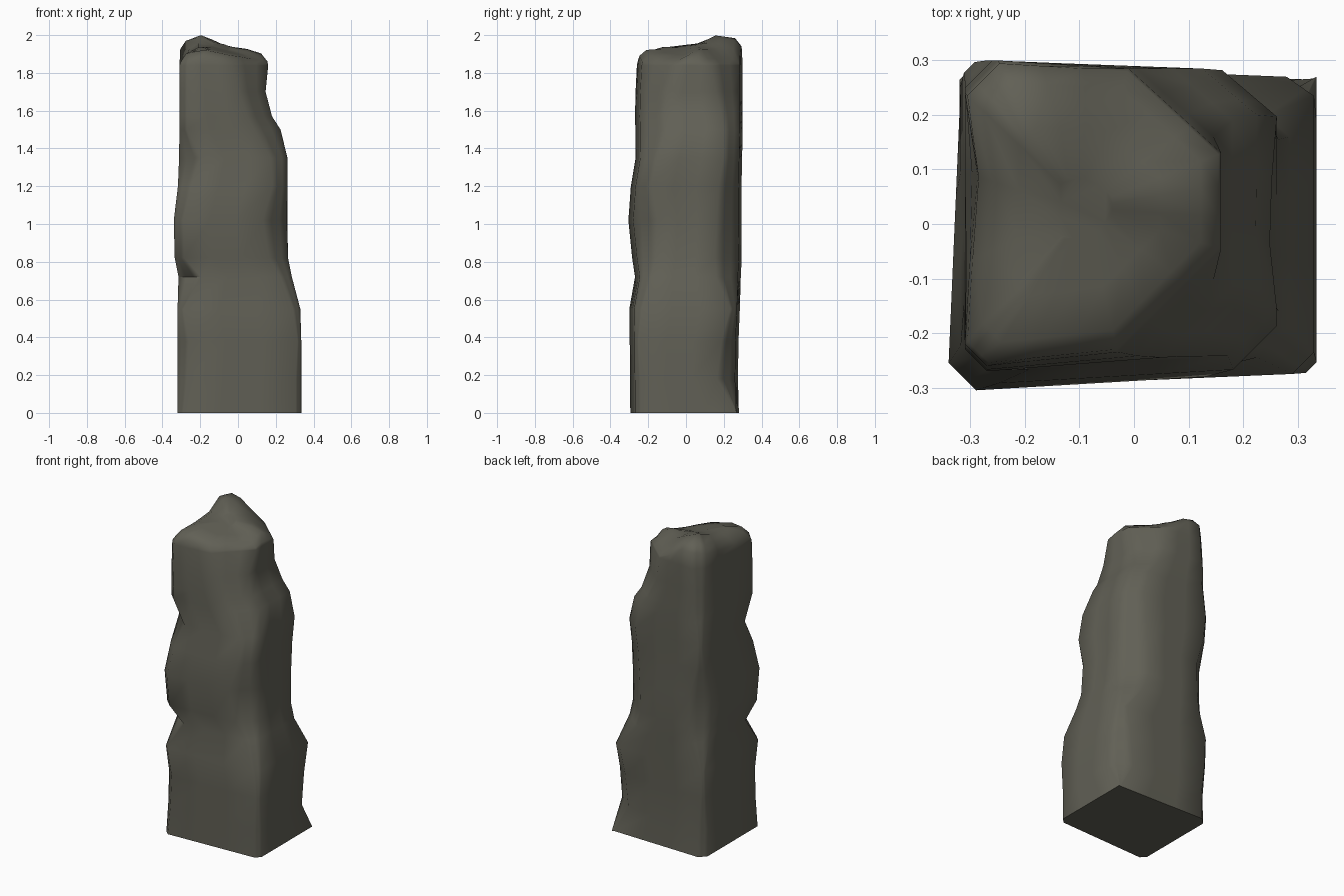
import bpy, bmesh, math

if "Cube" in bpy.data.objects:
    bpy.data.objects.remove(bpy.data.objects["Cube"])

# Cross-sections of the rock pillar:
# z, left, right, front, back, then corner cuts: front-left, front-right, back-right, back-left
RINGS = [
    (0.00, -.32, .335, -.295, .28, .03, .03, .01, .04),
    (0.18, -.32, .335, -.296, .275, .05, .03, .11, .04),
    (0.38, -.32, .335, -.298, .278, .06, .02, .09, .02),
    (0.55, -.32, .330, -.300, .285, .03, .04, .05, .02),
    (0.72, -.315, .285, -.270, .290, .12, .06, .13, .07),
    (0.82, -.335, .265, -.285, .295, .05, .10, .14, .09),
    (1.02, -.340, .262, -.305, .293, .05, .13, .13, .09),
    (1.20, -.318, .262, -.292, .294, .07, .08, .12, .04),
    (1.35, -.312, .262, -.267, .297, .12, .09, .10, .02),
    (1.50, -.310, .225, -.268, .300, .04, .14, .10, .04),
    (1.57, -.310, .180, -.270, .300, .04, .13, .11, .05),
    (1.70, -.310, .146, -.267, .300, .04, .14, .14, .05),
    (1.84, -.310, .160, -.260, .300, .04, .19, .17, .06),
]


def outline(r, steps=3):
    z, x0, x1, y0, y1, fl, fr, br, bl = r
    yr = y0 + 0.025                      # front face is slightly skewed
    xb = max(x0, -.32)                   # only the front-left corner bulges past this
    p = [(x0 + fl, y0), (x1 - fr, yr), (x1, yr + fr), (x1, y1 - br),
         (x1 - br, y1 - 0.015), (xb + bl, y1), (xb, y1 - bl), (x0, y0 + fl)]
    pts = []
    for (ax, ay), (bx, by) in zip(p, p[1:] + p[:1]):
        for k in range(steps):
            t = k / steps
            pts.append((ax + (bx - ax) * t, ay + (by - ay) * t, z))
    return pts


def top_height(x, y):
    # summit ridge runs from the back left peak down to the right side
    run = max(0, x + .2)
    ridge = 2.0 - .27 * run - .4 * max(0, -.2 - x)
    yr = .16 - .35 * run
    if y > yr:
        return ridge - (y - yr) * .55 * min(1, run / .2) - .15 * max(0, y - .22)
    d = yr - y
    return ridge - .04 * min(1, d / .1) - .12 * max(0, d - .1) - .1 * max(0, x) * min(1, d / .1)


# Dents: centre x, y, z, radii x, y, z, push x, y, z
DENTS = [
    (-.31, .02, 1.82, .12, .10, .30, .05, 0, -.035),     # groove high on the left side
    (.26, 0, 1.15, .10, .18, .40, -.02, 0, 0),           # hollow in the right side
]


def dent(co):
    out = list(co)
    for d in DENTS:
        r = math.sqrt(sum(((co[i] - d[i]) / d[3 + i]) ** 2 for i in range(3)))
        w = max(0, 1 - r)
        w = min(1, w * 1.4)
        for i in range(3):
            out[i] += d[6 + i] * w
    return out


loops = [outline(r) for r in RINGS]
last = loops[-1]
cx, cy = -.09, .03


def cap(scale, drop):
    pts = [(cx + (x - cx) * scale, cy + (y - cy) * scale) for x, y, z in last]
    return [(x, y, max(top_height(x, y) - drop, 1.85)) for x, y in pts]


loops += [cap(.98, .03), cap(.85, 0), cap(.55, 0), cap(.2, 0)]

# Pillar body
bm = bmesh.new()
rows = [[bm.verts.new(dent(p)) for p in lp] for lp in loops]
n = len(rows[0])
for a, b in zip(rows, rows[1:]):
    for i in range(n):
        j = (i + 1) % n
        bm.faces.new((a[i], a[j], b[j], b[i]))
bm.faces.new(rows[-1])
bm.faces.new(rows[0][::-1])
bmesh.ops.triangulate(bm, faces=[f for f in bm.faces if len(f.verts) > 4])
bmesh.ops.recalc_face_normals(bm, faces=bm.faces)
mesh = bpy.data.meshes.new("rock_pillar")
bm.to_mesh(mesh)
bm.free()
rock = bpy.data.objects.new("rock_pillar", mesh)
bpy.context.collection.objects.link(rock)

# Dark olive grey stone
mat = bpy.data.materials.new("olive_grey_stone")
mat.diffuse_color = (0.12, 0.117, 0.092, 1)
mat.use_nodes = True
mat.node_tree.nodes["Principled BSDF"].inputs["Base Color"].default_value = mat.diffuse_color
mesh.materials.append(mat)

bpy.context.view_layer.objects.active = rock
rock.select_set(True)
bpy.ops.object.shade_smooth_by_angle(angle=1.1)
